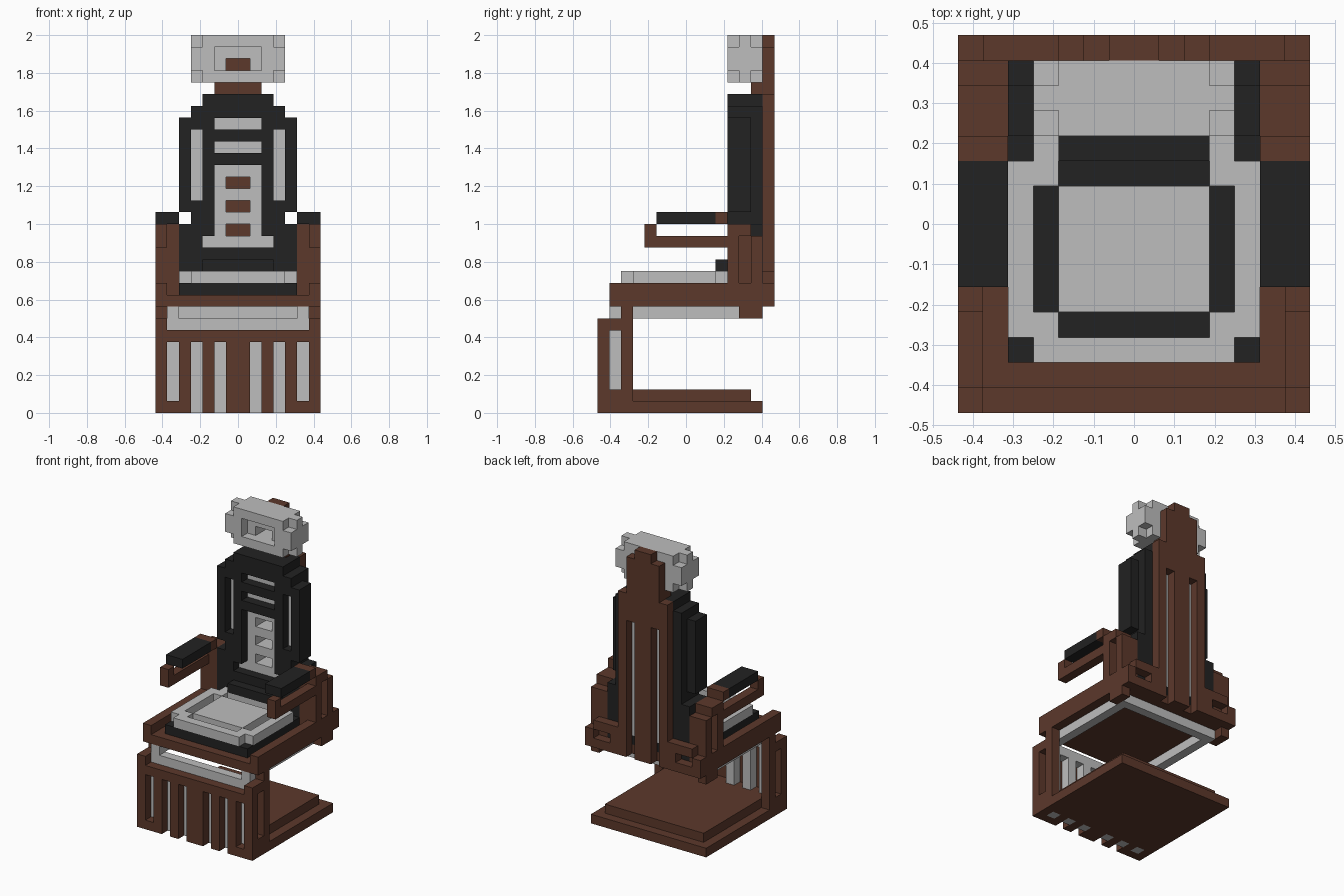
import bpy, bmesh, math
from mathutils import Vector

if "Cube" in bpy.data.objects:
    bpy.data.objects.remove(bpy.data.objects["Cube"])

U = 0.0625          # block size
taken = set()       # cells already used, so parts never overlap


def material(name, rgb):
    m = bpy.data.materials.new(name)
    m.use_nodes = True
    col = (*rgb, 1)
    m.diffuse_color = col
    b = m.node_tree.nodes["Principled BSDF"]
    b.inputs["Base Color"].default_value = col
    b.inputs["Roughness"].default_value = 0.9
    return m


brown = material("brown wood", (0.107, 0.040, 0.024))
grey = material("light grey", (0.515, 0.515, 0.515))
black = material("black leather", (0.016, 0.016, 0.016))


def cells_of(boxes):
    """Grid cells of boxes (x0, x1, y0, y1, z0, z1), mirrored over x = 0."""
    out = set()
    for x0, x1, y0, y1, z0, z1 in boxes:
        for x in range(x0, x1):
            for y in range(y0, y1):
                for z in range(z0, z1):
                    out.add((x, y, z))
                    out.add((-1 - x, y, z))
    return out


def part(name, mat, boxes, cuts=()):
    """Union of boxes minus cuts, skinned with flat faces."""
    cells = cells_of(boxes) - cells_of(cuts) - taken
    taken.update(cells)
    bm = bmesh.new()
    verts = {}

    def vert(p):
        if p not in verts:
            verts[p] = bm.verts.new(Vector((p[0], p[1] - 7.5, p[2])) * U)
        return verts[p]

    for c in cells:
        for axis in range(3):
            a, b = (axis + 1) % 3, (axis + 2) % 3
            for side in (0, 1):
                n = list(c)
                n[axis] += 2 * side - 1
                if tuple(n) in cells:
                    continue
                quad = []
                for da, db in ((0, 0), (1, 0), (1, 1), (0, 1)):
                    p = list(c)
                    p[axis] += side
                    p[a] += da
                    p[b] += db
                    quad.append(vert(tuple(p)))
                bm.faces.new(quad if side else quad[::-1])
    bmesh.ops.dissolve_limit(bm, angle_limit=math.radians(1),
                             verts=bm.verts[:], edges=bm.edges[:])
    me = bpy.data.meshes.new(name)
    bm.to_mesh(me)
    bm.free()
    me.materials.append(mat)
    ob = bpy.data.objects.new(name, me)
    bpy.context.collection.objects.link(ob)


# Foot: grey slats behind a slotted brown front panel, on a stepped base
part("front_slats", grey,
     [(s, s + 1, 1, 2, 0, 8) for s in (1, 3, 5)] + [(0, 6, 1, 2, 7, 8), (5, 6, 1, 2, 8, 9)])
part("front_panel", brown, [(0, 7, 0, 1, 0, 7), (6, 7, 0, 1, 7, 8)],
     [(1, 2, 0, 1, 0, 6), (3, 4, 0, 1, 0, 6), (5, 6, 0, 1, 1, 6)])
part("corner_posts", brown, [(6, 7, 1, 3, 0, 8), (6, 7, 2, 3, 8, 9)], [(6, 7, 1, 2, 2, 7)])
part("base", brown, [(0, 7, 1, 14, 0, 1), (0, 6, 1, 13, 1, 2)])

# Seat frame with a grey ring below
part("under_seat_ring", grey, [(5, 6, 2, 13, 8, 9), (0, 6, 12, 13, 8, 9)])
part("seat_frame", brown,
     [(0, 7, 1, 14, 9, 10), (6, 7, 1, 15, 9, 11), (6, 7, 12, 14, 8, 9)])
part("rear_brackets", brown, [(3, 7, 14, 15, 9, 11), (3, 6, 14, 15, 11, 12)],
     [(4, 6, 14, 15, 10, 11)])

# Seat cushion: black pad under a grey top cut by seams
part("seat_pad", black, [(0, 5, 2, 14, 10, 11)])
part("seat_top", grey, [(0, 5, 2, 11, 11, 12)],
     [(4, 5, 2, 3, 11, 12), (4, 5, 10, 11, 11, 12),
      (0, 3, 3, 4, 11, 12), (0, 3, 9, 10, 11, 12), (3, 4, 4, 9, 11, 12)])
part("seat_rear_roll", black, [(0, 3, 10, 11, 12, 13)])

# Armrests
part("arm_posts", brown, [(5, 7, 11, 13, 10, 16), (5, 7, 13, 14, 10, 15)],
     [(6, 7, 12, 13, 11, 15)])
part("arm_rails", brown,
     [(6, 7, 4, 11, 14, 15), (6, 7, 4, 5, 15, 16), (5, 7, 10, 11, 16, 17)])
part("arm_pads", black, [(5, 7, 5, 10, 16, 17)])

# Backrest: grey core and side strips seen through slots in the black cushion
holes = [(0, 1, 11, 14, z, z + 1) for z in (15, 17, 19)]
part("backrest_core", grey,
     [(0, 2, 12, 14, 14, 25), (0, 3, 12, 13, 14, 15), (0, 2, 13, 14, 10, 14),
      (3, 4, 12, 13, 18, 24)], holes)
part("backrest_cushion", black,
     [(0, 3, 11, 14, 11, 27), (3, 4, 11, 14, 11, 26),
      (4, 5, 11, 13, 17, 25), (4, 5, 11, 14, 11, 16)],
     holes + [(0, 2, 11, 12, 24, 25), (0, 2, 11, 12, 22, 23), (0, 2, 11, 12, 14, 21),
              (0, 3, 11, 12, 14, 15), (3, 4, 11, 12, 18, 24)])

# Rear column with two long slits, and the neck
part("rear_column", brown,
     [(0, 3, 14, 15, 9, 27), (0, 2, 14, 15, 27, 31), (0, 1, 14, 15, 31, 32)],
     [(1, 2, 14, 15, 9, 24)])
part("neck", brown, [(0, 2, 13, 14, 27, 28)])

# Headrest with clipped corners and a stepped window
part("headrest", grey, [(0, 4, 11, 14, 28, 32)],
     [(3, 4, y, y + 1, z, z + 1) for y in (11, 13) for z in (28, 31)]
     + [(0, 2, 11, 12, 29, 31), (0, 1, 12, 14, 29, 30)])
